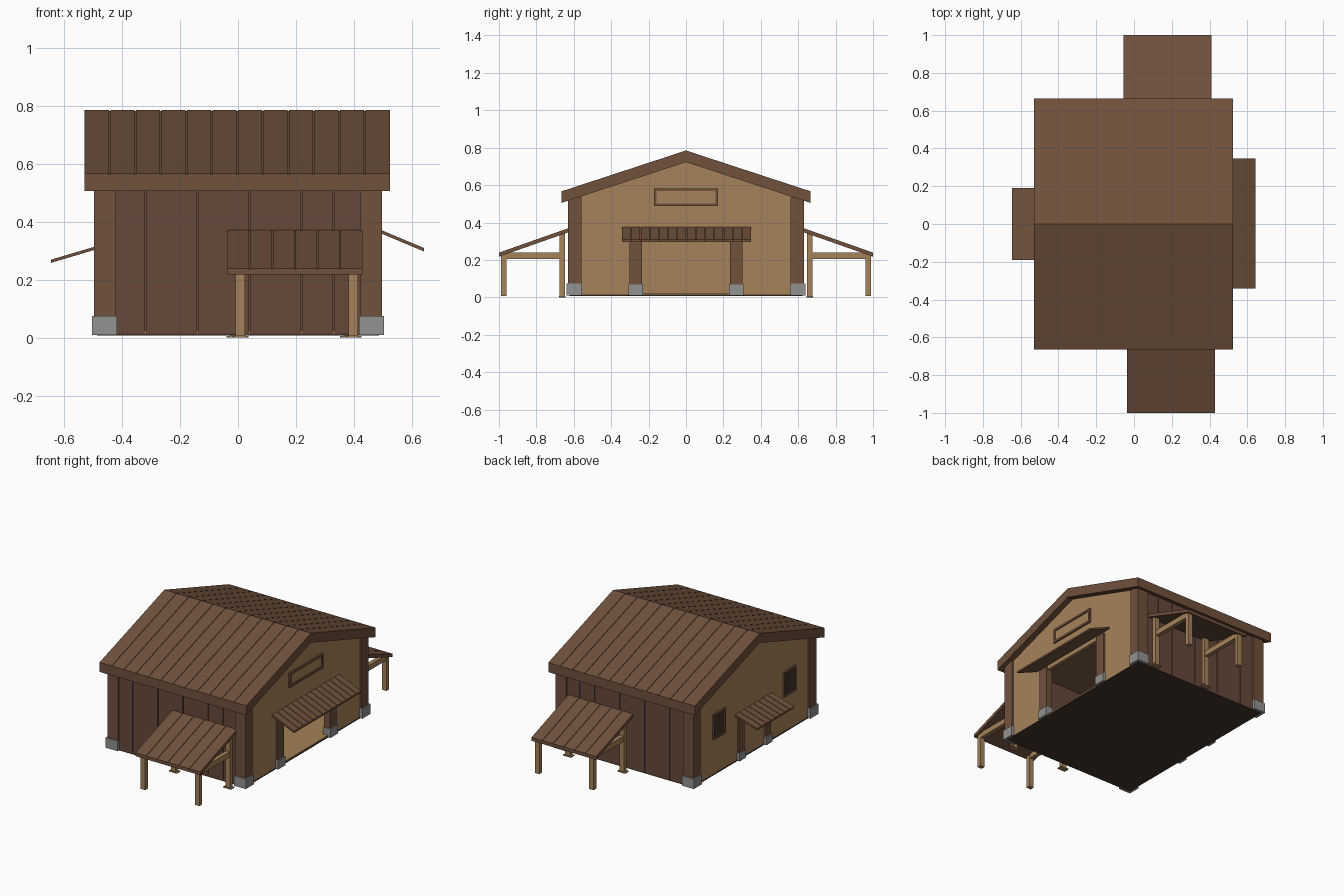
import bpy, bmesh

if "Cube" in bpy.data.objects:
    bpy.data.objects.remove(bpy.data.objects["Cube"])


def material(name, rgb):
    m = bpy.data.materials.new(name)
    m.diffuse_color = (*rgb, 1)
    m.use_nodes = True
    m.node_tree.nodes["Principled BSDF"].inputs["Base Color"].default_value = m.diffuse_color
    return m


BROWN = material("brown_boards", (0.16, 0.082, 0.046))
SIDING = material("red_brown_siding", (0.135, 0.066, 0.043))
TAN = material("tan_timber", (0.376, 0.225, 0.1))
STONE = material("stone", (0.29, 0.29, 0.285))
DARK = material("dark_wood", (0.055, 0.035, 0.022))


def extrude(name, parts, axis, mat):
    """parts: list of (profile, lo, hi); profile is (y,z) for axis x, (x,z) for axis y."""
    bm = bmesh.new()
    for profile, lo, hi in parts:
        rings = []
        for a in (lo, hi):
            rings.append([bm.verts.new((a, p, z) if axis == "x" else (p, a, z)) for p, z in profile])
        n = len(profile)
        bm.faces.new(rings[0])
        bm.faces.new(rings[1])
        for i in range(n):
            j = (i + 1) % n
            bm.faces.new((rings[0][i], rings[0][j], rings[1][j], rings[1][i]))
    bmesh.ops.recalc_face_normals(bm, faces=bm.faces)
    me = bpy.data.meshes.new(name)
    bm.to_mesh(me)
    bm.free()
    me.materials.append(mat)
    ob = bpy.data.objects.new(name, me)
    bpy.context.collection.objects.link(ob)
    return ob


def boxes(name, items, mat):
    """items: list of (x0, x1, y0, y1, z0, z1)."""
    return extrude(name, [([(y0, z0), (y1, z0), (y1, z1), (y0, z1)], x0, x1)
                          for x0, x1, y0, y1, z0, z1 in items], "x", mat)


def strips(lo, hi, n, gap=0.004):
    w = (hi - lo) / n
    return [(lo + i * w + (gap / 2 if i else 0),
             lo + (i + 1) * w - (gap / 2 if i < n - 1 else 0)) for i in range(n)]


def plank_roof(name, axis, lo, hi, a, b, thick, n, board=0.004):
    """Sloping slab from a to b, topped by separate boards running down the slope."""
    def slab(top, bottom):
        return [(a[0], a[1] - top), (b[0], b[1] - top), (b[0], b[1] - bottom), (a[0], a[1] - bottom)]
    parts = [(slab(board, thick), lo, hi)]
    parts += [(slab(0, board), s, e) for s, e in strips(lo, hi, n)]
    return extrude(name, parts, axis, BROWN)


signs = [(sx, sy) for sx in (-1, 1) for sy in (-1, 1)]


def span(s, p, q):
    return tuple(sorted((s * p, s * q)))


# Main gabled roof
for s, name in ((-1, "front_roof"), (1, "back_roof")):
    plank_roof(name, "x", -0.53, 0.525, (0, 0.785), (s * 0.665, 0.567), 0.062, 12)

# Floor
boxes("floor", [(-0.485, 0.485, -0.62, 0.62, 0.01, 0.022)], TAN)
boxes("floor_underside", [(-0.487, 0.487, -0.622, 0.622, 0.008, 0.014)], DARK)

# Front and back plank walls
for s, name in ((-1, "front_wall"), (1, "back_wall")):
    panels = [(-0.47, 0.47, *span(s, 0.595, 0.616), 0.012, 0.535)]
    seams = [-0.47, -0.32, -0.14, 0.04, 0.22, 0.33, 0.47]
    for x0, x1 in zip(seams, seams[1:]):
        panels.append((x0 + 0.002, x1 - 0.002, *span(s, 0.616, 0.622), 0.012, 0.52))
    boxes(name, panels, SIDING)

# Gable walls, the right one with a doorway
top = [(0.615, 0.525), (0, 0.73), (-0.615, 0.525), (-0.615, 0.012)]
extrude("left_gable_wall", [([(0.615, 0.012)] + top, -0.485, -0.462)], "x", TAN)
doorway = [(-0.25, 0.012), (-0.25, 0.335), (0.25, 0.335), (0.25, 0.012)]
extrude("right_gable_wall", [([(0.615, 0.012)] + top + doorway, 0.462, 0.485)], "x", TAN)

# Corner posts on stone bases
boxes("corner_posts", [(*span(sx, 0.42, 0.497), *span(sy, 0.56, 0.632), 0.012, 0.535)
                       for sx, sy in signs], BROWN)
boxes("corner_bases", [(*span(sx, 0.418, 0.504), *span(sy, 0.557, 0.64), 0.01, 0.075)
                       for sx, sy in signs], STONE)

# Door posts and bases, wide opening on the right and small door on the left
boxes("right_door_posts", [(0.455, 0.497, *span(s, 0.235, 0.302), 0.012, 0.35) for s in (-1, 1)], BROWN)
boxes("right_door_bases", [(0.45, 0.504, *span(s, 0.23, 0.307), 0.01, 0.068) for s in (-1, 1)], STONE)
boxes("left_door_posts", [(-0.497, -0.465, *span(s, 0.11, 0.165), 0.012, 0.295) for s in (-1, 1)], BROWN)
boxes("left_door_bases", [(-0.504, -0.465, *span(s, 0.106, 0.169), 0.01, 0.062) for s in (-1, 1)], STONE)

# Awnings over the doors
plank_roof("right_awning", "y", -0.342, 0.348, (0.48, 0.377), (0.642, 0.309), 0.012, 14)
plank_roof("left_awning", "y", -0.19, 0.19, (-0.48, 0.318), (-0.645, 0.269), 0.011, 8)

# Blank sign board with frame
boxes("sign_board", [(0.483, 0.489, -0.16, 0.16, 0.497, 0.572)], TAN)
boxes("sign_frame", [(0.483, 0.496, -0.172, 0.172, z, z + 0.014) for z in (0.487, 0.568)] +
      [(0.483, 0.496, *span(s, 0.158, 0.172), 0.501, 0.568) for s in (-1, 1)], BROWN)

# Left windows: dark pane, frame and glazing bars
for y, name in ((-0.365, "front_window"), (0.36, "back_window")):
    boxes(name + "_pane", [(-0.488, -0.483, y - 0.055, y + 0.055, 0.25, 0.4)], DARK)
    bars = [(-0.496, -0.483, y + o - 0.006, y + o + 0.006, 0.242, 0.406) for o in (-0.056, 0.056)]
    bars += [(-0.496, -0.483, y - 0.05, y + 0.05, z, z + 0.012) for z in (0.242, 0.394)]
    bars += [(-0.492, -0.483, y - 0.003, y + 0.003, 0.254, 0.394),
             (-0.492, -0.483, y - 0.05, y + 0.05, 0.321, 0.327)]
    boxes(name + "_frame", bars, BROWN)

# Open lean-to shelters at front and back
for s, side, x0 in ((-1, "front", -0.037), (1, "back", -0.055)):
    plank_roof(side + "_shelter_roof", "x", x0, x0 + 0.466, (s * 0.622, 0.372), (s * 1.0, 0.239), 0.022, 6)
    timber, feet = [], []
    for px in (x0 + 0.028, x0 + 0.418):
        x = (px, px + 0.033)
        timber += [(*x, *span(s, 0.648, 0.675), 0.004, 0.345),
                   (*x, *span(s, 0.96, 0.988), 0.008, 0.235),
                   (px + 0.003, px + 0.03, *span(s, 0.675, 0.96), 0.205, 0.24)]
        feet.append((px - 0.012, px + 0.045, *span(s, 0.644, 0.68), 0.0, 0.006))
    boxes(side + "_shelter_frame", timber, TAN)
    boxes(side + "_shelter_feet", feet, TAN)
